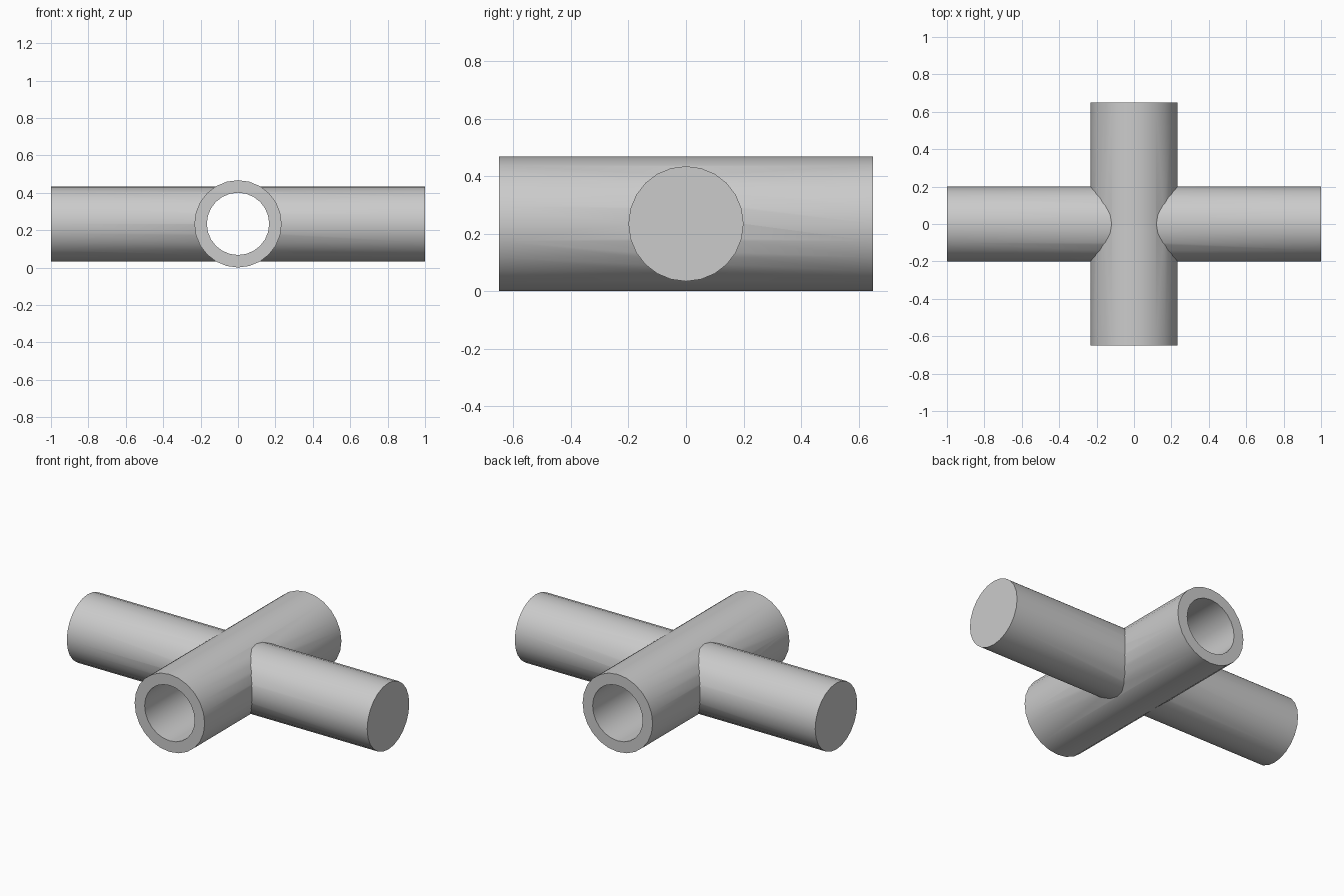
import bpy
import math

cube = bpy.data.objects.get("Cube")
if cube:
    bpy.data.objects.remove(cube, do_unlink=True)

SIDES = 24
OUTER, ARM, BORE = 0.2333, 0.2, 0.1667   # radii
CENTRE = OUTER + 0.001                   # height of both axes

# Plain grey material
grey = bpy.data.materials.new("light_grey")
grey.use_nodes = True
colour = (0.6, 0.6, 0.6, 1)
grey.diffuse_color = colour
grey.node_tree.nodes["Principled BSDF"].inputs["Base Color"].default_value = colour


def rod(name, radius, length, rotation):
    """Solid round bar centred on the shared axis crossing."""
    bpy.ops.mesh.primitive_cylinder_add(
        vertices=SIDES, radius=radius, depth=length,
        location=(0, 0, CENTRE), rotation=rotation)
    obj = bpy.context.object
    obj.name = name
    obj.data.materials.append(grey)
    bpy.ops.object.transform_apply(location=True, rotation=True, scale=True)
    return obj


def combine(target, other, operation):
    """Apply a boolean and discard the helper."""
    mod = target.modifiers.new(operation.lower(), "BOOLEAN")
    mod.operation = operation
    mod.solver = "EXACT"
    mod.object = other
    bpy.context.view_layer.objects.active = target
    bpy.ops.object.modifier_apply(modifier=mod.name)
    bpy.data.objects.remove(other, do_unlink=True)


quarter = math.pi / 2

# Tube running front to back, crossed by a solid bar, then bored through
fitting = rod("cross_pipe_fitting", OUTER, 1.3, (quarter, 0, 0))
combine(fitting, rod("side_arms", ARM, 2, (0, quarter, 0)), "UNION")
combine(fitting, rod("bore_cutter", BORE, 1.6, (quarter, 0, 0)), "DIFFERENCE")

# Smooth round walls, crisp rims and joints
bpy.ops.object.select_all(action="DESELECT")
fitting.select_set(True)
bpy.context.view_layer.objects.active = fitting
bpy.ops.object.shade_smooth_by_angle(angle=math.radians(25))
